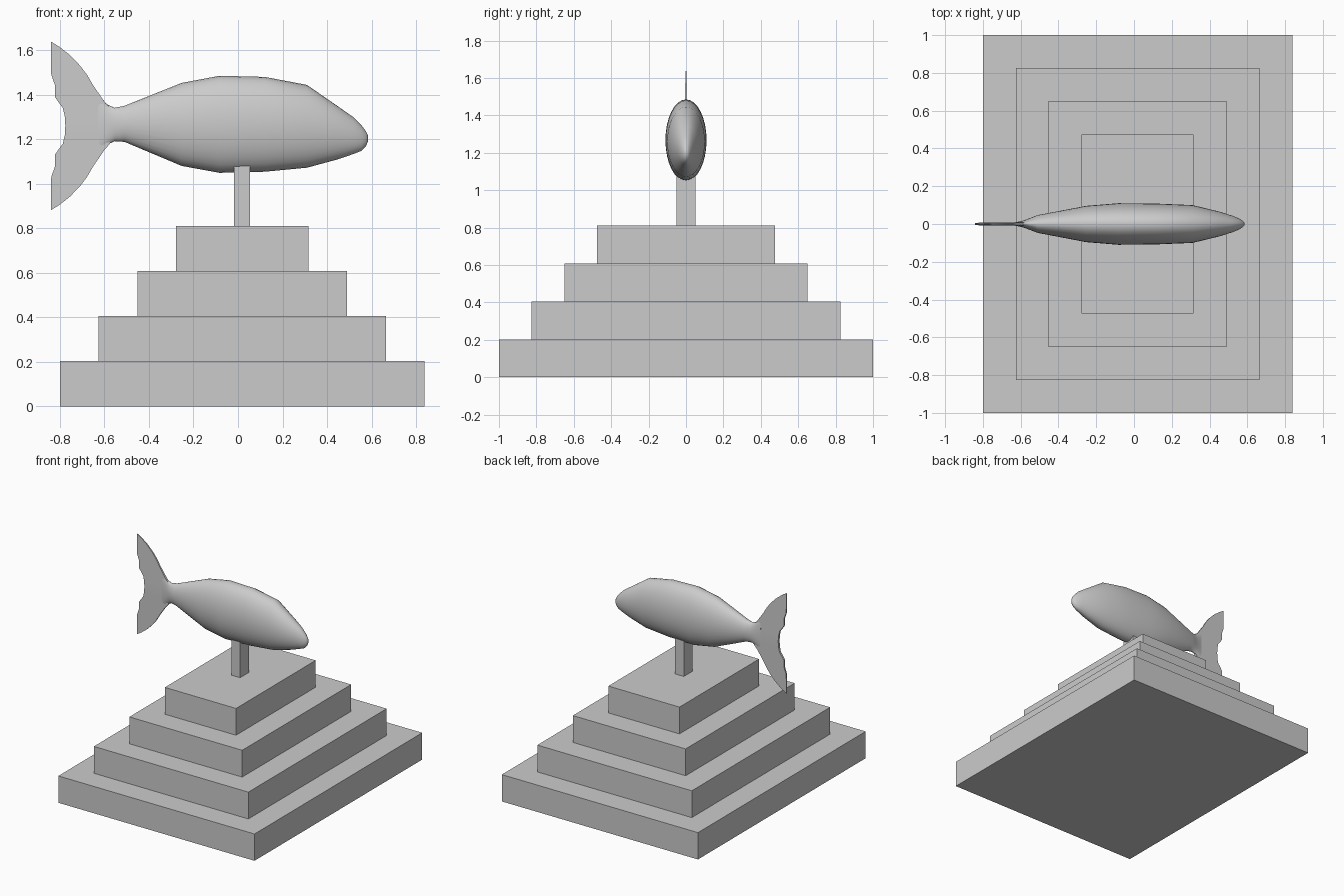
import bpy, bmesh
from math import cos, sin, pi

if "Cube" in bpy.data.objects:
    bpy.data.objects.remove(bpy.data.objects["Cube"])


def finish(name, bm, smooth=None):
    bmesh.ops.recalc_face_normals(bm, faces=bm.faces)
    mesh = bpy.data.meshes.new(name)
    bm.to_mesh(mesh)
    bm.free()
    obj = bpy.data.objects.new(name, mesh)
    bpy.context.collection.objects.link(obj)
    if smooth:
        bpy.ops.object.select_all(action='DESELECT')
        obj.select_set(True)
        bpy.context.view_layer.objects.active = obj
        bpy.ops.object.shade_smooth_by_angle(angle=smooth)
    return obj


def box(name, x0, x1, half_y, z0, z1):
    bm = bmesh.new()
    bmesh.ops.create_cube(bm, size=1)
    for v in bm.verts:
        v.co = (x1 if v.co.x > 0 else x0,
                half_y if v.co.y > 0 else -half_y,
                z1 if v.co.z > 0 else z0)
    return finish(name, bm)


# Stepped plinth
for i in range(4):
    box(f"plinth_step_{i + 1}", -0.80 + 0.174 * i, 0.838 - 0.174 * i,
        1.0 - 0.175 * i, 0.2025 * i, 0.2025 * (i + 1))

# Post between plinth and fish
box("post", -0.018, 0.054, 0.052, 0.81, 1.08)

# Fish body: elliptical rings (x, half width, bottom z, top z)
rings = [
    (0.584, 0.008, 1.190, 1.216), (0.575, 0.018, 1.168, 1.236),
    (0.555, 0.030, 1.148, 1.262), (0.520, 0.044, 1.134, 1.298),
    (0.450, 0.066, 1.110, 1.347), (0.310, 0.100, 1.072, 1.444),
    (0.120, 0.108, 1.054, 1.480), (-0.083, 0.110, 1.049, 1.485),
    (-0.253, 0.096, 1.080, 1.453), (-0.510, 0.047, 1.188, 1.350),
    (-0.554, 0.030, 1.191, 1.341), (-0.590, 0.017, 1.175, 1.357),
    (-0.630, 0.009, 1.130, 1.406),
]
SIDES = 32
bm = bmesh.new()
loops = []
for x, w, lo, hi in rings:
    loops.append([bm.verts.new((x, w * cos(2 * pi * k / SIDES),
                                (lo + hi) / 2 + (hi - lo) / 2 * sin(2 * pi * k / SIDES)))
                  for k in range(SIDES)])
for a, b in zip(loops, loops[1:]):
    for k in range(SIDES):
        n = (k + 1) % SIDES
        bm.faces.new((a[k], a[n], b[n], b[k]))
bm.faces.new(loops[0])
bm.faces.new(loops[-1])
finish("fish_body", bm, smooth=0.8)

# Tail fin: thin strip of levels (height from middle, front x, back x), mirrored in z
levels = [
    (0.0, -0.56, -0.776), (0.04, -0.56, -0.778), (0.08, -0.575, -0.787),
    (0.108, -0.60, -0.808), (0.13, -0.615, -0.823), (0.184, -0.652, -0.823),
    (0.229, -0.678, -0.839), (0.27, -0.709, -0.841), (0.318, -0.755, -0.841),
    (0.355, -0.802, -0.841), (0.377, -0.838, -0.841),
]
full = [(-d, f, b) for d, f, b in levels[:0:-1]] + levels
bm = bmesh.new()
sections = []
for d, f, b in full:
    t = 0.009 - 0.006 * abs(d) / 0.377
    z = 1.26 + d
    sections.append([bm.verts.new(p) for p in
                     ((f, -t, z), (b, -t, z), (b, t, z), (f, t, z))])
for a, b in zip(sections, sections[1:]):
    for k in range(4):
        n = (k + 1) % 4
        bm.faces.new((a[k], a[n], b[n], b[k]))
bm.faces.new(sections[0])
bm.faces.new(sections[-1])
finish("tail_fin", bm, smooth=0.5)
